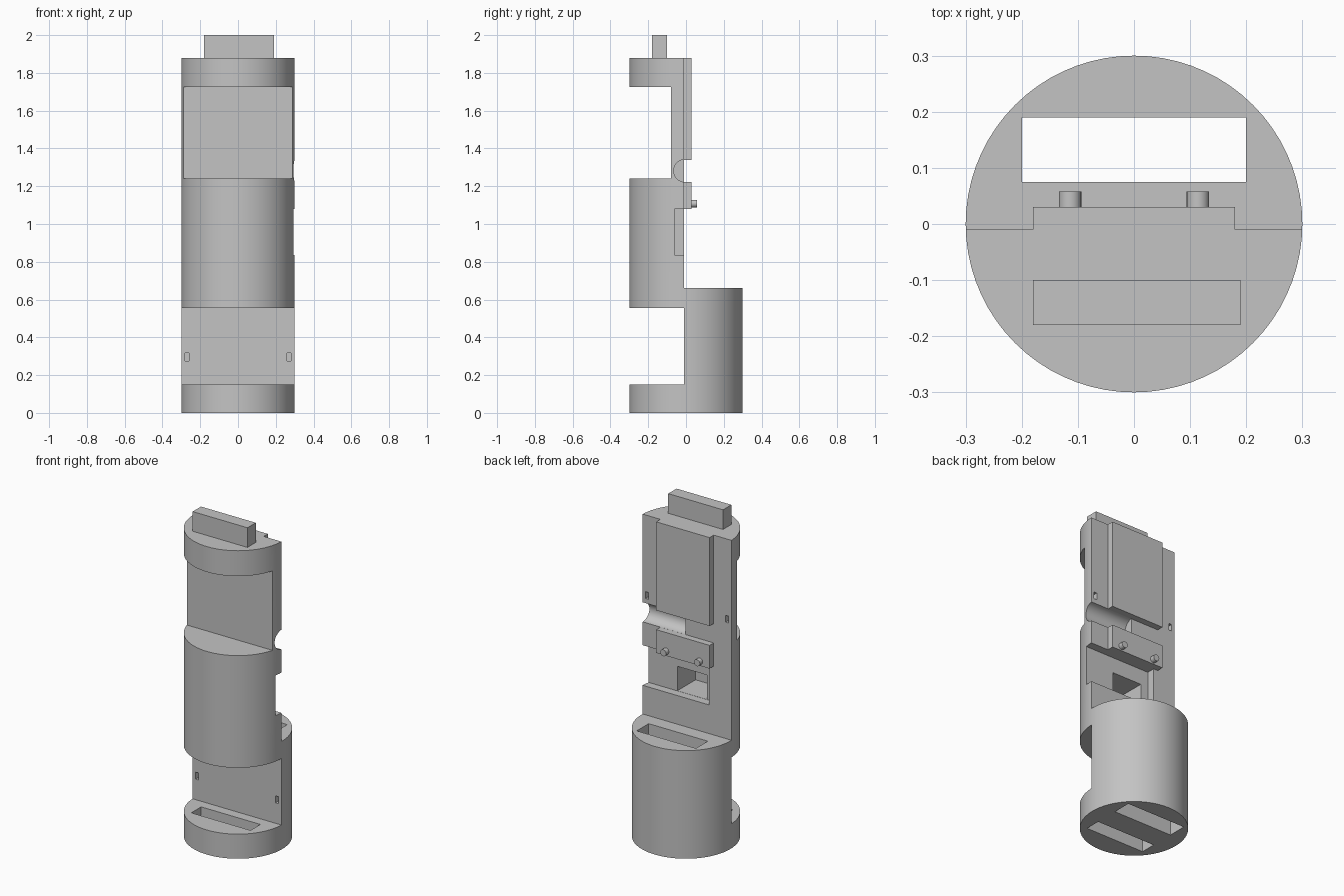
import bpy
import math

if "Cube" in bpy.data.objects:
    bpy.data.objects.remove(bpy.data.objects["Cube"], do_unlink=True)

# Single grey material
grey = bpy.data.materials.new("plain grey")
grey.use_nodes = True
COLOUR = (0.55, 0.55, 0.55, 1)
grey.diffuse_color = COLOUR
grey.node_tree.nodes["Principled BSDF"].inputs["Base Color"].default_value = COLOUR


def box(name, x, y, z):
    """Box from (min, max) ranges."""
    bpy.ops.mesh.primitive_cube_add(size=1)
    ob = bpy.context.object
    ob.name = name
    ranges = (x, y, z)
    for v in ob.data.vertices:
        v.co = [r[0] if c < 0 else r[1] for c, r in zip(v.co, ranges)]
    ob.data.materials.append(grey)
    return ob


def cylinder(name, radius, length, centre, rotation=(0, 0, 0), sides=64):
    bpy.ops.mesh.primitive_cylinder_add(vertices=sides, radius=radius, depth=length,
                                        location=centre, rotation=rotation)
    ob = bpy.context.object
    ob.name = name
    ob.data.materials.append(grey)
    return ob


def smooth(ob):
    bpy.ops.object.select_all(action='DESELECT')
    ob.select_set(True)
    bpy.context.view_layer.objects.active = ob
    bpy.ops.object.shade_smooth_by_angle(angle=math.radians(30))


def cut(target, cutters):
    """Subtract the cutters, bake the result and remove them."""
    for c in cutters:
        c.hide_render = True
        mod = target.modifiers.new("cut", 'BOOLEAN')
        mod.operation = 'DIFFERENCE'
        mod.solver = 'EXACT'
        mod.object = c
    bpy.context.view_layer.update()
    graph = bpy.context.evaluated_depsgraph_get()
    mesh = bpy.data.meshes.new_from_object(target.evaluated_get(graph))
    target.modifiers.clear()
    target.data = mesh
    for c in cutters:
        bpy.data.objects.remove(c, do_unlink=True)


TOP = 1.88      # top of the round body
MID = -0.01     # flat plane of the half-round body
WIDE = (-0.5, 0.5)

# Round body with its cut-outs
body = cylinder("body", 0.3, TOP, (0, 0, TOP / 2), sides=72)
cutters = [
    box("upper_back_cut", WIDE, (MID, 0.5), (0.66, 2.1)),
    box("lower_front_cut", WIDE, (-0.5, MID), (0.15, 0.555)),
    box("upper_front_cut", WIDE, (-0.5, -0.08), (1.24, 1.725)),
    box("back_slot", (-0.2, 0.2), (0.075, 0.19), (-0.1, 0.8)),
    box("front_slot", (-0.2, 0.2), (-0.165, -0.07), (-0.1, 0.2)),
    box("side_pocket", (-0.15, 0.5), (-0.06, 0.1), (0.835, 1.08)),
    box("deep_pocket", (-0.1, 0.1), (-0.235, 0), (0.836, 0.985)),
    cylinder("round_channel", 0.06, 0.5, (0.26, -0.005, 1.282),
             (0, math.pi / 2, 0), 48),
]
# Small key slots, front and back
for x in (-0.27, 0.27):
    px = (x - 0.01, x + 0.01)
    cutters.append(box("front_key_slot", px, (-0.1, 0.04), (0.275, 0.318)))
    cutters.append(box("back_key_slot", px, (-0.055, 0.1), (1.37, 1.412)))
cut(body, cutters)
smooth(body)

# Raised plates on the back
box("upper_back_plate", (-0.18, 0.18), (MID, 0.03), (1.34, TOP))
box("lower_back_plate", (-0.18, 0.18), (MID, 0.03), (1.08, 1.222))

# Pins on the lower plate
for side, x in (("right", -0.114), ("left", 0.114)):
    smooth(cylinder(side + "_pin", 0.02, 0.03, (x, 0.043, 1.108),
                    (math.pi / 2, 0, 0), 24))

# Tab on the top
box("top_tab", (-0.18, 0.19), (-0.18, -0.1), (TOP, 2.0))
